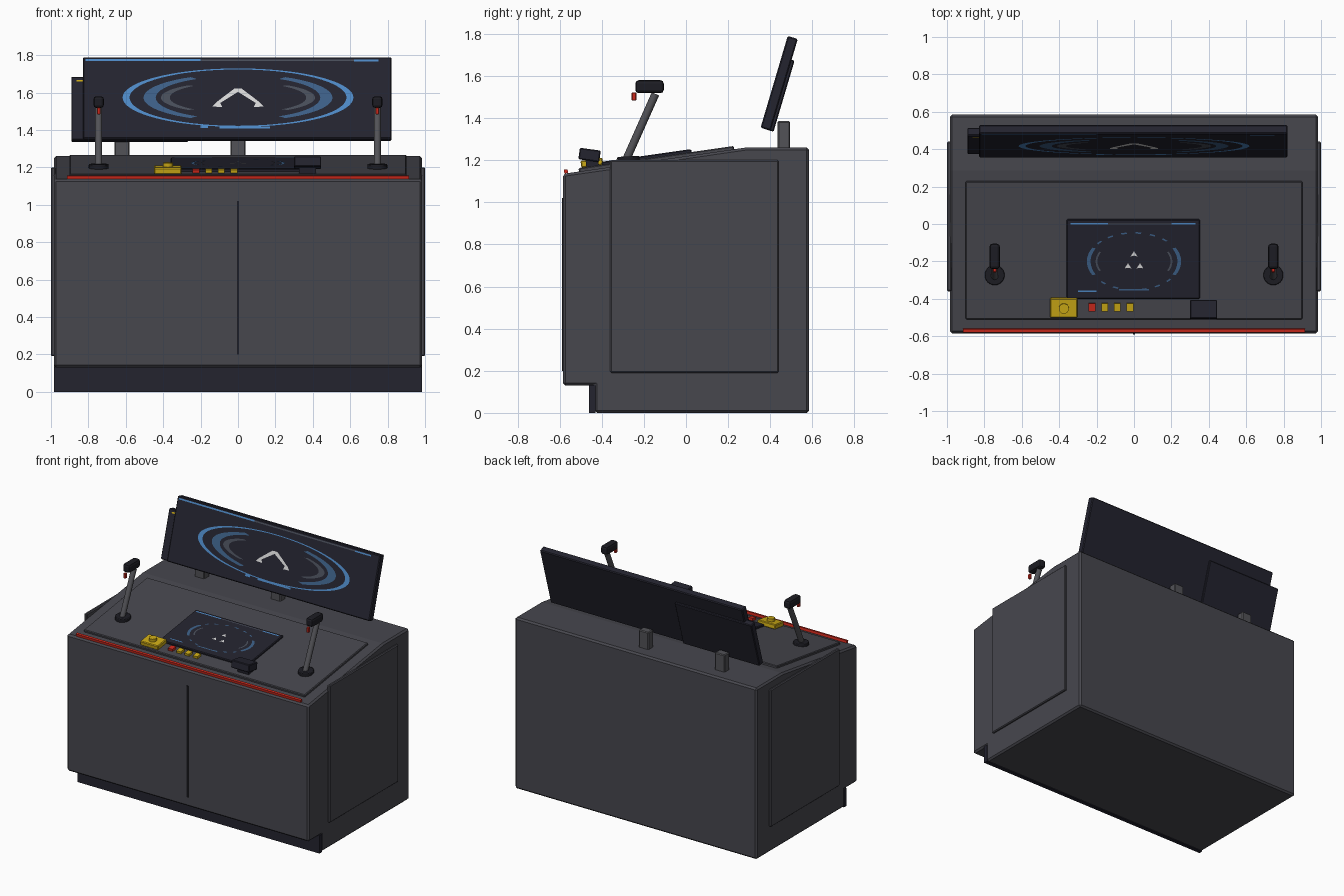
import bpy, bmesh, math
from mathutils import Matrix, Vector

if "Cube" in bpy.data.objects:
    bpy.data.objects.remove(bpy.data.objects["Cube"])


def material(name, rgb):
    m = bpy.data.materials.new(name)
    m.diffuse_color = (*rgb, 1)
    m.use_nodes = True
    m.node_tree.nodes["Principled BSDF"].inputs["Base Color"].default_value = m.diffuse_color
    return m


GREY = material("panel grey", (0.063, 0.063, 0.076))
DARK = material("screen dark", (0.017, 0.017, 0.028))
BLACK = material("rubber black", (0.012, 0.012, 0.017))
STEEL = material("bracket grey", (0.085, 0.085, 0.095))
RED = material("signal red", (0.62, 0.022, 0.012))
YELLOW = material("warning yellow", (0.6, 0.4, 0.008))
BLUE = material("display blue", (0.075, 0.25, 0.56))
DIM = material("display dim blue", (0.045, 0.115, 0.24))
FAINT = material("display faint grey", (0.065, 0.075, 0.1))
WHITE = material("display white", (0.68, 0.68, 0.68))


def add(name, bm, mat, M=Matrix(), bevel=0.0, segments=1, smooth=False):
    me = bpy.data.meshes.new(name)
    bm.to_mesh(me)
    bm.free()
    me.materials.append(mat)
    ob = bpy.data.objects.new(name, me)
    bpy.context.collection.objects.link(ob)
    ob.matrix_world = M
    if bevel:
        b = ob.modifiers.new("bevel", "BEVEL")
        b.width, b.segments, b.limit_method = bevel, segments, "ANGLE"
    if smooth:
        bpy.ops.object.select_all(action="DESELECT")
        ob.select_set(True)
        bpy.context.view_layer.objects.active = ob
        bpy.ops.object.shade_smooth_by_angle(angle=math.radians(40))
    return ob


def frame(x, y, z, tilt=0.0):
    return Matrix.Translation((x, y, z)) @ Matrix.Rotation(tilt, 4, "X")


def box(name, M, size, mat, bevel=0.0, segments=1):
    bm = bmesh.new()
    bmesh.ops.create_cube(bm, size=1)
    bmesh.ops.scale(bm, vec=size, verts=bm.verts)
    return add(name, bm, mat, M, bevel, segments)


def rod(name, a, b, r, mat, bevel=0.0):
    a, b = Vector(a), Vector(b)
    bm = bmesh.new()
    bmesh.ops.create_cone(bm, cap_ends=True, segments=24, radius1=r, radius2=r,
                          depth=(b - a).length)
    M = Matrix.Translation((a + b) / 2) @ (b - a).to_track_quat("Z", "Y").to_matrix().to_4x4()
    return add(name, bm, mat, M, bevel, 2, True)


def art(name, M, polys, mat):
    """Flat display graphics drawn in the plane of frame M."""
    bm = bmesh.new()
    for p in polys:
        f = bm.faces.new([bm.verts.new((u, v, 0)) for u, v in p])
        f.normal_update()
        if f.normal.z < 0:
            f.normal_flip()
    return add(name, bm, mat, M)


def arc(outer, inner, a0, a1, n=24, v0=0.0):
    """Quads of an elliptical ring section, angles in degrees."""
    def pt(r, i):
        a = math.radians(a0 + (a1 - a0) * i / n)
        return r[0] * math.cos(a), v0 + r[1] * math.sin(a)
    return [[pt(outer, i), pt(outer, i + 1), pt(inner, i + 1), pt(inner, i)] for i in range(n)]


def bar(u0, u1, v0, v1):
    return [[(u0, v0), (u1, v0), (u1, v1), (u0, v1)]]


def both(outer, inner, half):
    return arc(outer, inner, -half, half) + arc(outer, inner, 180 - half, 180 + half)


SLOPE = 0.142
TILT = math.atan(SLOPE)


def deck(y):
    return 1.135 + SLOPE * (y + 0.585)


def on_deck(x, y, up):
    return frame(x, y, deck(y) + up, TILT)


# cabinet body: side profile extruded across the width
profile = [(-0.435, 0), (0.585, 0), (0.585, 1.26), (0.285, 1.26), (-0.585, 1.135),
           (-0.585, 0.13), (-0.435, 0.13)]
bm = bmesh.new()
face = bm.faces.new([bm.verts.new((-0.985, y, z)) for y, z in profile])
ext = bmesh.ops.extrude_face_region(bm, geom=[face])
bmesh.ops.translate(bm, vec=(1.97, 0, 0),
                    verts=[v for v in ext["geom"] if isinstance(v, bmesh.types.BMVert)])
bmesh.ops.recalc_face_normals(bm, faces=bm.faces)
add("cabinet_body", bm, GREY, bevel=0.012)

# kick plate, door seam, side panels, edge stripe
box("kick_plate", frame(0, -0.445, 0.066), (1.97, 0.03, 0.132), DARK)
box("door_seam", frame(0, -0.586, 0.61), (0.01, 0.008, 0.82), BLACK)
for s in (-1, 1):
    box("side_panel", frame(s * 0.988, 0.04, 0.695), (0.024, 0.8, 1.01), GREY, 0.006)
box("front_edge_stripe", frame(0, -0.57, 1.147, TILT), (1.83, 0.018, 0.018), RED)

# sloped control deck
box("control_deck", on_deck(0, -0.14, 0.005), (1.8, 0.745, 0.024), GREY, 0.005)

# small deck screen with its graphics
box("deck_screen", on_deck(-0.004, -0.187, 0.019), (0.712, 0.43, 0.024), DARK, 0.005)
S = on_deck(0, -0.2, 0.0335)
art("deck_rings", S, both((0.252, 0.158), (0.232, 0.15), 28)
    + [q for a in range(45, 360, 18) if abs(a % 180 - 90) < 50
       for q in arc((0.252, 0.158), (0.243, 0.15), a, a + 7, 3)]
    + bar(-0.08, 0.08, -0.158, -0.15), DIM)
art("deck_inner_rings", S, both((0.205, 0.125), (0.195, 0.118), 25), FAINT)
art("deck_bars", S, bar(-0.34, -0.14, 0.198, 0.208) + bar(0.2, 0.33, 0.198, 0.208)
    + bar(-0.3, -0.2, -0.165, -0.158), BLUE)
art("deck_header", S, bar(-0.14, 0.2, 0.2, 0.206), FAINT)
art("deck_markers", S, [[(u, v + 0.02), (u - 0.018, v - 0.008), (u, v - 0.004), (u + 0.018, v - 0.008)]
                        for u, v in ((-0.032, -0.03), (0.032, -0.03), (0, 0.035))], WHITE)

# push buttons
for i, x in enumerate((-0.225, -0.157, -0.09, -0.022)):
    box("push_button", on_deck(x, -0.445, 0.024), (0.036, 0.042, 0.022), YELLOW if i else RED)

# yellow emergency box with round button, black box on the other side
box("yellow_button_box", on_deck(-0.375, -0.447, 0.033), (0.146, 0.105, 0.034), YELLOW, 0.005)
rod("yellow_round_button", (-0.375, -0.45, 1.19), (-0.379 + 0.004, -0.453, 1.225), 0.027, YELLOW)
box("black_control_box", frame(0.372, -0.458, 1.225, math.radians(-8)), (0.146, 0.1, 0.055), DARK, 0.005)
box("black_box_foot", on_deck(0.372, -0.445, 0.03), (0.09, 0.06, 0.05), DARK)

# control levers on both sides
for s in (-1, 1):
    x = s * 0.745
    rod("lever_base", (x, -0.272, 1.175), (x, -0.274, 1.218), 0.053, BLACK, 0.005)
    rod("lever_stick", (x, -0.285, 1.2), (x, -0.145, 1.515), 0.019, STEEL)
    box("lever_grip", frame(x, -0.173, 1.549), (0.056, 0.135, 0.062), BLACK, 0.016, 2)
    box("lever_trigger", frame(x, -0.247, 1.502), (0.018, 0.022, 0.038), RED, 0.003)

# monitor posts
for x in (-0.62, 0):
    box("monitor_post", frame(x, 0.465, 1.318), (0.08, 0.06, 0.136), STEEL, 0.006)

# main wide monitor, leaning back
LEAN = math.radians(73.5)
MON = frame(-0.004, 0.4425, 1.565, LEAN)
box("main_monitor", MON, (1.65, 0.4545, 0.05), DARK, 0.006)

# secondary monitor behind the left end
SIDE = MON @ Matrix.Translation((-0.575, -0.052, -0.017))
box("rear_monitor", SIDE, (0.625, 0.352, 0.045), DARK, 0.005)
art("rear_monitor_mark", SIDE @ Matrix.Translation((0, 0, 0.024)),
    bar(-0.285, -0.15, 0.147, 0.157), YELLOW)

# main monitor graphics
G = MON @ Matrix.Translation((0.004, 0, 0.027))
art("outer_rings", G, arc((0.617, 0.163), (0.58, 0.157), 0, 360, 72)
    + bar(-0.2, -0.16, -0.17, -0.15) + bar(-0.1, 0.17, -0.172, -0.16), BLUE)
art("middle_rings", G, both((0.505, 0.132), (0.44, 0.12), 60), DIM)
art("inner_rings", G, both((0.412, 0.09), (0.365, 0.085), 50), FAINT)
art("header_bars", G, bar(-0.815, -0.2, 0.204, 0.215) + bar(0.62, 0.75, 0.202, 0.212), BLUE)
art("header_line", G, bar(-0.2, 0.62, 0.204, 0.213), FAINT)
art("heading_chevron", G, [q for s in (-1, 1) for q in (
    [(0, 0.05), (s * 0.02, 0.05), (s * 0.115, -0.025), (s * 0.095, -0.03), (0, 0.032)],
    [(s * 0.115, -0.025), (s * 0.137, -0.05), (s * 0.085, -0.052), (s * 0.095, -0.03)])], WHITE)
